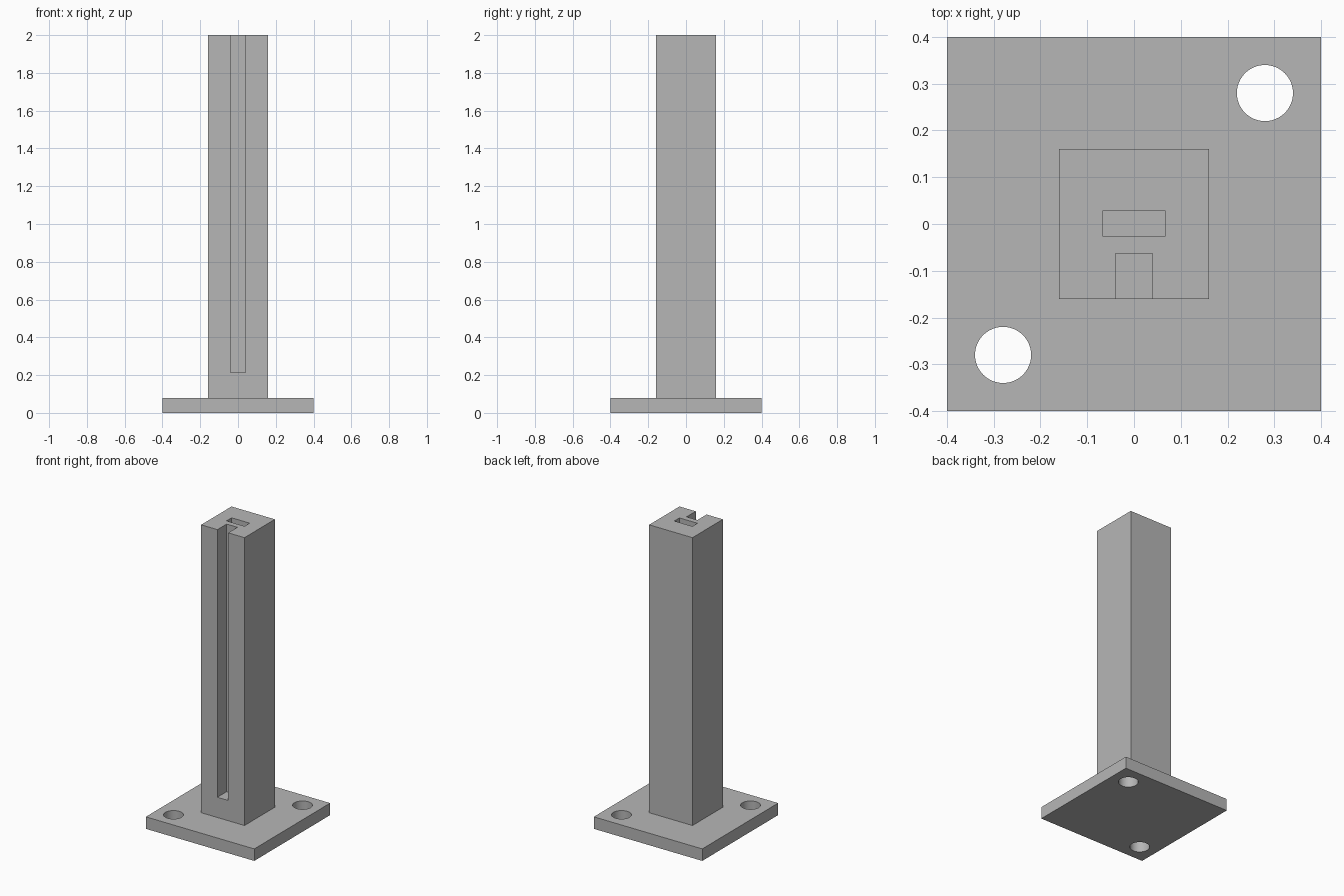
import bpy
from math import radians

default = bpy.data.objects.get("Cube")
if default:
    bpy.data.objects.remove(default, do_unlink=True)

grey = bpy.data.materials.new("plain grey")
grey.use_nodes = True
colour = (0.47, 0.47, 0.47, 1)
grey.diffuse_color = colour
grey.node_tree.nodes["Principled BSDF"].inputs["Base Color"].default_value = colour


def box(name, x, y, z):
    """Box spanning the given (min, max) pairs."""
    spans = (x, y, z)
    bpy.ops.mesh.primitive_cube_add(size=1, location=[(a + b) / 2 for a, b in spans])
    ob = bpy.context.object
    ob.name = name
    ob.scale = [b - a for a, b in spans]
    bpy.ops.object.transform_apply(location=True, rotation=False, scale=True)
    ob.data.materials.append(grey)
    return ob


def cut(target, cutter):
    """Subtract the cutter from the target and discard it."""
    mod = target.modifiers.new("cut", "BOOLEAN")
    mod.operation = "DIFFERENCE"
    mod.solver = "EXACT"
    mod.object = cutter
    bpy.ops.object.select_all(action="DESELECT")
    target.select_set(True)
    bpy.context.view_layer.objects.active = target
    bpy.ops.object.modifier_apply(modifier=mod.name)
    bpy.data.objects.remove(cutter, do_unlink=True)


# Base plate with two bolt holes on one diagonal
plate = box("base_plate", (-0.4, 0.4), (-0.4, 0.4), (0, 0.08))
for side in (-1, 1):
    bpy.ops.mesh.primitive_cylinder_add(
        vertices=64, radius=0.06, depth=0.3, location=(0.28 * side, 0.28 * side, 0.04))
    hole = bpy.context.object
    hole.data.materials.append(grey)
    cut(plate, hole)
bpy.ops.object.shade_smooth_by_angle(angle=radians(30))

# Square post with a front slot and a rectangular socket in its top
post = box("post", (-0.16, 0.16), (-0.16, 0.16), (0.08, 2))
cut(post, box("slot_cutter", (-0.04, 0.04), (-0.3, -0.063), (0.215, 2.1)))
cut(post, box("socket_cutter", (-0.067, 0.067), (-0.026, 0.028), (0.215, 2.1)))
